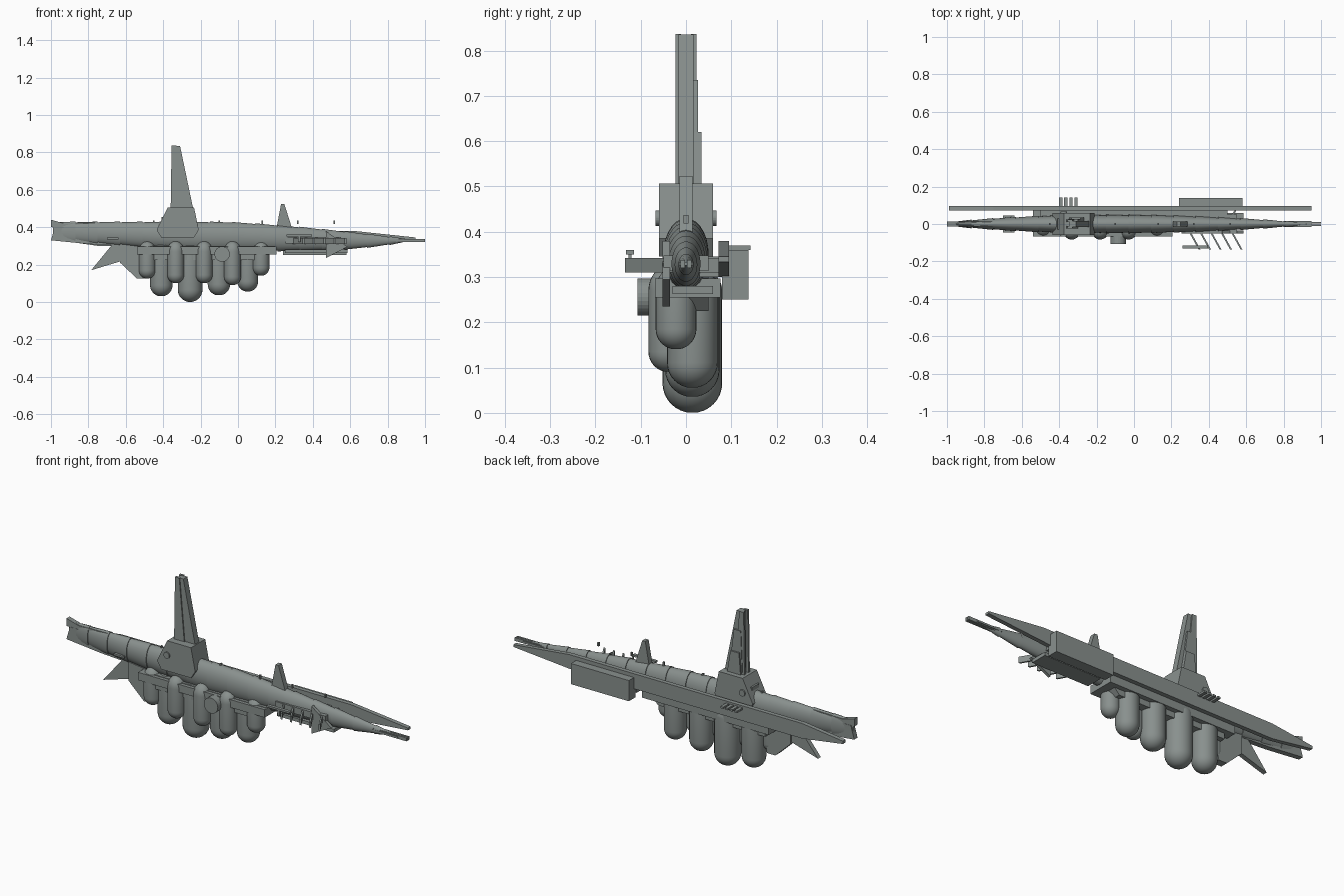
import bpy, bmesh
from math import sin, cos, pi

default_cube = bpy.data.objects.get("Cube")
if default_cube:
    bpy.data.objects.remove(default_cube, do_unlink=True)

GREY = (.25, .28, .27, 1)
material = bpy.data.materials.new("hull grey")
material.use_nodes = True
material.diffuse_color = GREY
material.node_tree.nodes["Principled BSDF"].inputs["Base Color"].default_value = GREY


def skin(name, rings, smooth=False):
    """Join equal rings of points into a capped solid."""
    bm = bmesh.new()
    loops = [[bm.verts.new(point) for point in ring] for ring in rings]
    for near, far in zip(loops, loops[1:]):
        for i in range(len(near)):
            bm.faces.new((near[i - 1], near[i], far[i], far[i - 1]))
    bm.faces.new(loops[0])
    bm.faces.new(loops[-1])
    bmesh.ops.recalc_face_normals(bm, faces=bm.faces)
    mesh = bpy.data.meshes.new(name)
    bm.to_mesh(mesh)
    bm.free()
    mesh.materials.append(material)
    part = bpy.data.objects.new(name, mesh)
    bpy.context.collection.objects.link(part)
    if smooth:
        bpy.ops.object.select_all(action='DESELECT')
        part.select_set(True)
        bpy.context.view_layer.objects.active = part
        bpy.ops.object.shade_smooth_by_angle()


def circle(radius, count=28):
    angles = [2 * pi * i / count for i in range(count)]
    return [(radius * cos(angle), radius * sin(angle)) for angle in angles]


def both(half):
    return (-half, half)


def slab(name, outline, y):
    """Extrude an x-z outline across a y range."""
    skin(name, [[(px, side, pz) for px, pz in outline] for side in y])


def box(name, x, y, z):
    slab(name, [(x[0], z[0]), (x[1], z[0]), (x[1], z[1]), (x[0], z[1])], y)


def disc(name, x, z, radius, y):
    slab(name, [(x + dx, z + dz) for dx, dz in circle(radius)], y)


def hull_ring(x, inset):
    """Elliptical cross-section, narrowing smoothly to the nose and the tail."""
    nose = max(0, x + .1)
    tail = max(0, -.2 - x)
    half_width = .05 - .04 * nose ** 2 - .06 * tail ** 2 - inset
    top = .43 - .09 * nose ** 1.4 - inset
    bottom = .27 + .05 * nose ** 4 + .07 * tail + inset
    middle, half_height = (top + bottom) / 2, (top - bottom) / 2
    return [(x, half_width * c, middle + half_height * s) for c, s in circle(1)]


def tank(name, x, y, radius, low):
    """Round-ended upright tank whose shallow dome breaks through the rack."""
    quarter = [i * pi / 16 for i in range(1, 9)]
    profile = [(radius * sin(a), low + radius - radius * cos(a)) for a in quarter]
    profile += [(radius * sin(a), .27 + .055 * cos(a)) for a in reversed(quarter)]
    skin(name, [[(x + dx, y + dy, z) for dx, dy in circle(r)] for r, z in profile], True)


# Hull: telescoping sections, stepping down towards both ends
LENGTH, STEP = .12, .004
for i in range(16):
    start = i * LENGTH - .99
    rear_inset, front_inset = (STEP, 0) if start < -.3 else (0, STEP)
    skin("hull_section", [hull_ring(start, rear_inset),
                          hull_ring(start + LENGTH, front_inset)], True)

# Nose prongs
for side in both(.007):
    box("nose_prong", x=(.8, 1), y=(side - .005, side + .005), z=(.32, .338))
box("nose_core", x=(.8, .95), y=both(.016), z=(.325, .333))

# Tail blades, fin and strut
slab("tail_upper_blade", [(-1, .44), (-.93, .42), (-.76, .425), (-.76, .39), (-1, .4)], both(.013))
slab("tail_lower_blade", [(-1, .33), (-.8, .31), (-.62, .3), (-.62, .4), (-.98, .4)], both(.014))
box("tail_cross_plate", x=(-.7, -.64), y=both(.045), z=(.335, .345))
slab("tail_fin", [(-.785, .17), (-.67, .31), (-.6, .31), (-.62, .22)], both(.012))
slab("tail_strut", [(-.63, .31), (-.63, .21), (-.54, .125), (-.49, .125), (-.47, .29)], both(.02))

# Tank rack with a sloped keel and a drum on its flank
box("tank_rack", x=(-.54, .205), y=(-.068, .076), z=(.255, .297))
slab("rack_keel", [(-.5, .3), (.2, .3), (.13, .225), (-.5, .225)], both(.05))
disc("rack_drum", x=-.085, z=.256, radius=.041, y=(-.107, -.06))

# Two staggered rows of tanks, each row evenly spaced
for i, (radius, low) in enumerate([(.06, .03), (.066, 0), (.06, .035), (.056, .055)]):
    tank("large_tank", -.41 + i * .154, .014, radius, low)
for i, low in enumerate([.125, .1, .1, .09, .14]):
    tank("small_tank", -.485 + i * .152, -.022 if i in (0, 4) else -.038, .045, low)

# Long side boom with its mount, cargo box and lugs
slab("side_boom", [(-.99, .35), (-.99, .335), (-.75, .3), (.56, .3),
                   (.95, .333), (.95, .345), (.62, .38), (-.75, .38)], (.072, .095))
box("boom_mount", x=both(.5), y=(.03, .075), z=(.3, .345))
box("side_box", x=(.24, .58), y=(.08, .138), z=(.25, .36))
for i in range(4):
    lug = i * .027 - .4
    box("boom_lug", x=(lug, lug + .017), y=(.09, .142), z=(.36, .37))

# Command tower: faceted base, tall mast between two rails, stepped back panels
slab("tower_base", [(-.375, .506), (-.235, .506), (-.21, .385), (-.235, .345),
                    (-.41, .345), (-.435, .385)], both(.06))
disc("tower_port", x=-.375, z=.43, radius=.017, y=both(.067))
box("tower_step", x=(-.41, -.365), y=both(.03), z=(.42, .455))


def mast_panel(name, foot, head, top, y):
    slab(name, [(foot[0], .5), (foot[1], .5), (head[1], top), (head[0], top)], y)


mast_panel("mast", (-.345, -.24), (-.345, -.31), .835, both(.017))
for side in both(.017):
    mast_panel("mast_rail", (-.36, -.3), (-.355, -.33), .837, (side - .006, side + .006))
mast_panel("mast_middle_panel", (-.35, -.27), (-.34, -.3), .735, (.015, .026))
mast_panel("mast_lower_panel", (-.345, -.265), (-.335, -.285), .62, (.015, .034))

# Dorsal fin and small posts along the spine
slab("dorsal_fin", [(.205, .39), (.29, .39), (.248, .523), (.23, .523)], both(.014))
for post in (-.45, -.37, -.1, .13, .32, .515):
    box("dorsal_post", x=(post - .004, post + .004), y=both(.005),
        z=(.418 if post > .3 else .39, .437))

# Swept ribs on both flanks of the forward hull
for i in range(5):
    root = .275 + i * .056
    for name, sweep, reach in (("rib_right", .075, -.135), ("rib_left", .045, .075)):
        skin(name, [[(x - .005, y, .31), (x + .005, y, .31), (x + .005, y, .342), (x - .005, y, .342)]
                    for x, y in ((root, 0), (root + sweep, reach))])
box("rib_rail", x=(.26, .395), y=(-.132, -.115), z=(.35, .36))
box("rib_rail_post", x=(.32, .334), y=(-.127, -.12), z=(.32, .352))
box("flank_panel", x=(.255, .55), y=both(.05), z=(.313, .348))
slab("arrow_fin", [(.47, .235), (.47, .38), (.585, .295)], (-.052, -.035))
box("belly_plate", x=(.25, .585), y=(-.03, .06), z=(.262, .28))
